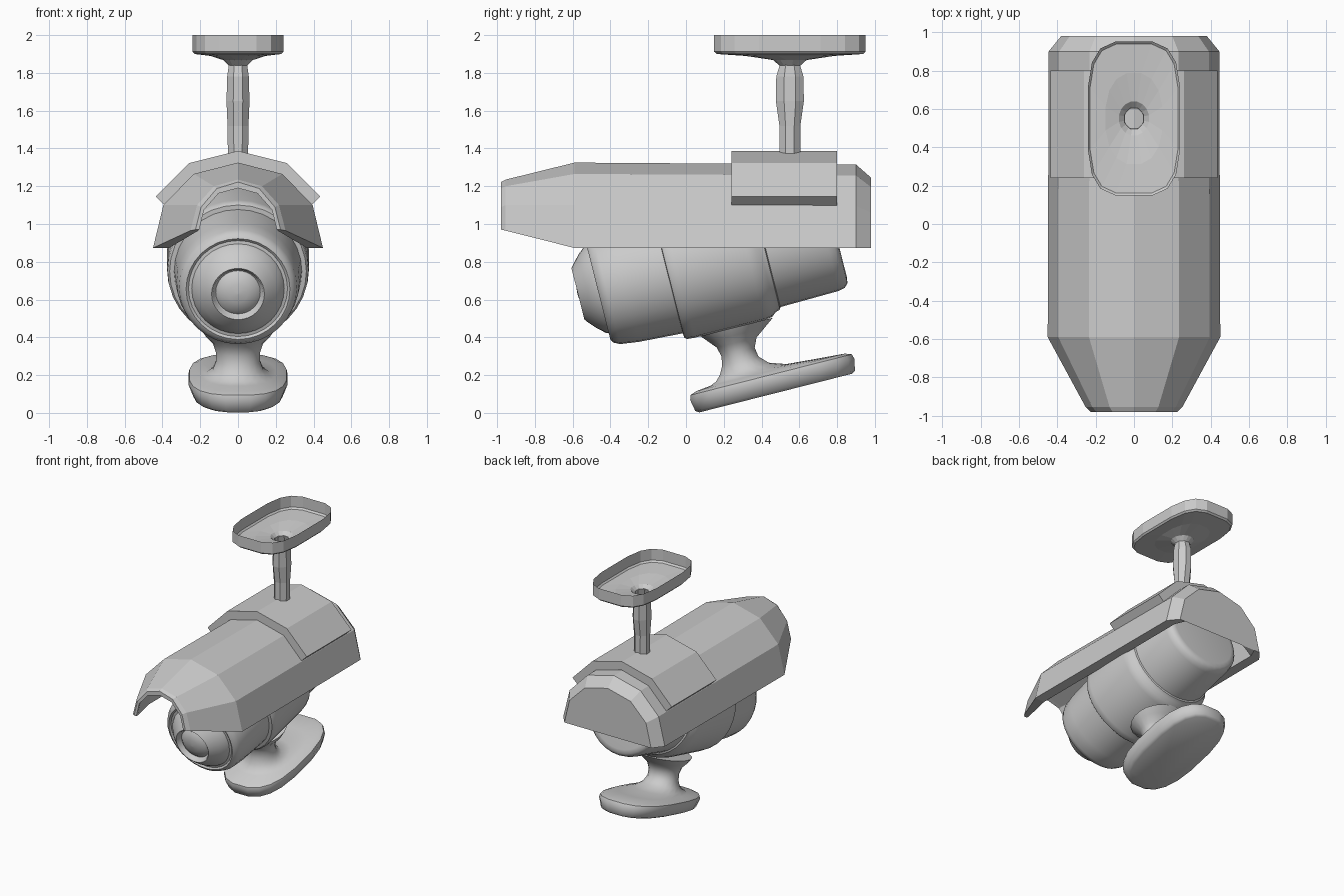
import bpy, bmesh, math
from mathutils import Matrix

TILT = math.radians(14.2)


def loft(name, rings, caps=(True, True), smooth=None, matrix=None):
    """Skin a list of closed point rings into one object."""
    bm = bmesh.new()
    vs = [[bm.verts.new(p) for p in ring] for ring in rings]
    n = len(rings[0])
    for a, b in zip(vs, vs[1:]):
        for i in range(n):
            j = (i + 1) % n
            bm.faces.new((a[i], a[j], b[j], b[i]))
    if caps[0]:
        bm.faces.new(vs[0])
    if caps[1]:
        bm.faces.new(vs[-1])
    bmesh.ops.recalc_face_normals(bm, faces=bm.faces)
    if matrix:
        bm.transform(matrix)
    me = bpy.data.meshes.new(name)
    bm.to_mesh(me)
    bm.free()
    ob = bpy.data.objects.new(name, me)
    bpy.context.collection.objects.link(ob)
    if smooth:
        bpy.ops.object.select_all(action='DESELECT')
        ob.select_set(True)
        bpy.context.view_layer.objects.active = ob
        bpy.ops.object.shade_smooth_by_angle(angle=math.radians(smooth))
    return ob


def oval(z, cy, hx, hy, n, power=2.0):
    """Horizontal superellipse ring (power 2 = ellipse, higher = boxier)."""
    pts = []
    for i in range(n):
        a = 2 * math.pi * (i + 0.5) / n
        c, s = math.cos(a), math.sin(a)
        e = 2 / power
        pts.append((hx * math.copysign(abs(c) ** e, c),
                    cy + hy * math.copysign(abs(s) ** e, s), z))
    return pts


def arch(half):
    """Mirror a half profile (outside to centre) into a full arch."""
    return half + [(-x, z) for x, z in half[-2::-1]]


def section(y, outer, inner):
    return [(x, y, z) for x, z in arch(outer) + arch(inner)[::-1]]


def tilted(y, z):
    return Matrix.Translation((0, y, z)) @ Matrix.Rotation(TILT, 4, 'X')


# Camera body: stepped barrel turned about its tilted axis (t, radius)
profile = [(-0.005, 0.002), (0.0, 0.05), (0.015, 0.095), (0.035, 0.118),
           (0.03, 0.125), (0.005, 0.132), (-0.002, 0.14), (0.008, 0.153),
           (0.05, 0.2), (0.09, 0.235), (0.112, 0.245), (0.115, 0.262),
           (0.105, 0.275), (0.115, 0.295), (0.15, 0.312), (0.25, 0.325),
           (0.485, 0.338), (0.487, 0.362), (0.5, 0.373), (0.54, 0.376),
           (0.92, 0.376), (0.965, 0.37), (0.99, 0.35), (1.015, 0.342),
           (1.02, 0.33), (1.34, 0.323), (1.375, 0.315), (1.395, 0.295),
           (1.4, 0.265)]
SEG = 32
rings = [[(r * math.cos(2 * math.pi * i / SEG), t, r * math.sin(2 * math.pi * i / SEG))
          for i in range(SEG)] for t, r in profile]
loft("camera_body", rings, smooth=40, matrix=tilted(-0.57, 0.63))

# Lower foot with an offset waisted neck (height, centre, half x, half y, boxiness)
foot = [(0.0, 0, 0.215, 0.42, 2.7), (0.012, 0, 0.24, 0.44, 2.7),
        (0.075, 0, 0.265, 0.452, 2.7), (0.1, 0, 0.26, 0.445, 2.7),
        (0.113, 0, 0.235, 0.41, 2.6), (0.122, -0.03, 0.2, 0.3, 2.4),
        (0.135, -0.1, 0.165, 0.195, 2.2), (0.165, -0.13, 0.135, 0.135, 2.0),
        (0.21, -0.14, 0.118, 0.1, 2.0), (0.26, -0.14, 0.118, 0.092, 2.0),
        (0.31, -0.135, 0.135, 0.11, 2.0), (0.35, -0.125, 0.175, 0.155, 2.0),
        (0.39, -0.115, 0.2, 0.2, 2.0)]
loft("lower_foot", [oval(h, c, hx, hy, 20, p) for h, c, hx, hy, p in foot],
     smooth=50, matrix=tilted(0.475, 0.105))

# Sun hood: faceted arch shell, tapered at the front and walled at the back
main_out = [(0.45, 0.873), (0.395, 1.1), (0.235, 1.265), (0, 1.325)]
main_in = [(0.365, 0.873), (0.335, 1.08), (0.2, 1.225), (0, 1.275)]
hood = [
    section(-0.98, [(0.225, 0.97), (0.195, 1.09), (0.112, 1.188), (0, 1.222)],
            [(0.205, 0.97), (0.18, 1.075), (0.103, 1.162), (0, 1.19)]),
    section(-0.955, [(0.252, 0.965), (0.217, 1.1), (0.127, 1.2), (0, 1.235)],
            [(0.21, 0.965), (0.185, 1.08), (0.107, 1.167), (0, 1.197)]),
    section(-0.59, main_out, main_in),
    section(0.9, [(0.445, 0.873), (0.39, 1.095), (0.232, 1.257), (0, 1.315)], main_in),
    section(0.98, [(0.38, 0.873), (0.335, 1.06), (0.2, 1.195), (0, 1.245)],
            [(0.33, 0.873), (0.22, 0.873), (0.11, 0.873), (0, 0.873)]),
]
loft("sun_hood", hood)

# Saddle bracket clamped over the hood
sad_out = [(0.435, 1.145), (0.26, 1.322), (0, 1.387)]
sad_in = [(0.385, 1.097), (0.225, 1.26), (0, 1.32)]
loft("saddle_bracket", [section(y, sad_out, sad_in) for y in (0.24, 0.8)])

# Ceiling plate: open tray sloping down to a hub (z, half x, half y, boxiness)
tray = [(2.0, 0.243, 0.405, 3.6), (1.912, 0.243, 0.405, 3.6), (1.9, 0.232, 0.392, 3.6),
        (1.89, 0.15, 0.24, 2.4), (1.868, 0.08, 0.09, 2.0), (1.838, 0.05, 0.056, 2.0)]
loft("ceiling_plate", [oval(z, 0.55, hx, hy, 16, p) for z, hx, hy, p in tray],
     caps=(False, False))

# Octagonal hanging stem with a slight swell (z, half x, half y)
stem = [(1.845, 0.052, 0.057), (1.78, 0.062, 0.078), (1.65, 0.066, 0.08),
        (1.52, 0.06, 0.06), (1.36, 0.058, 0.06)]
loft("hanging_stem", [oval(z, 0.55, hx, hy, 8) for z, hx, hy in stem],
     caps=(False, True))
